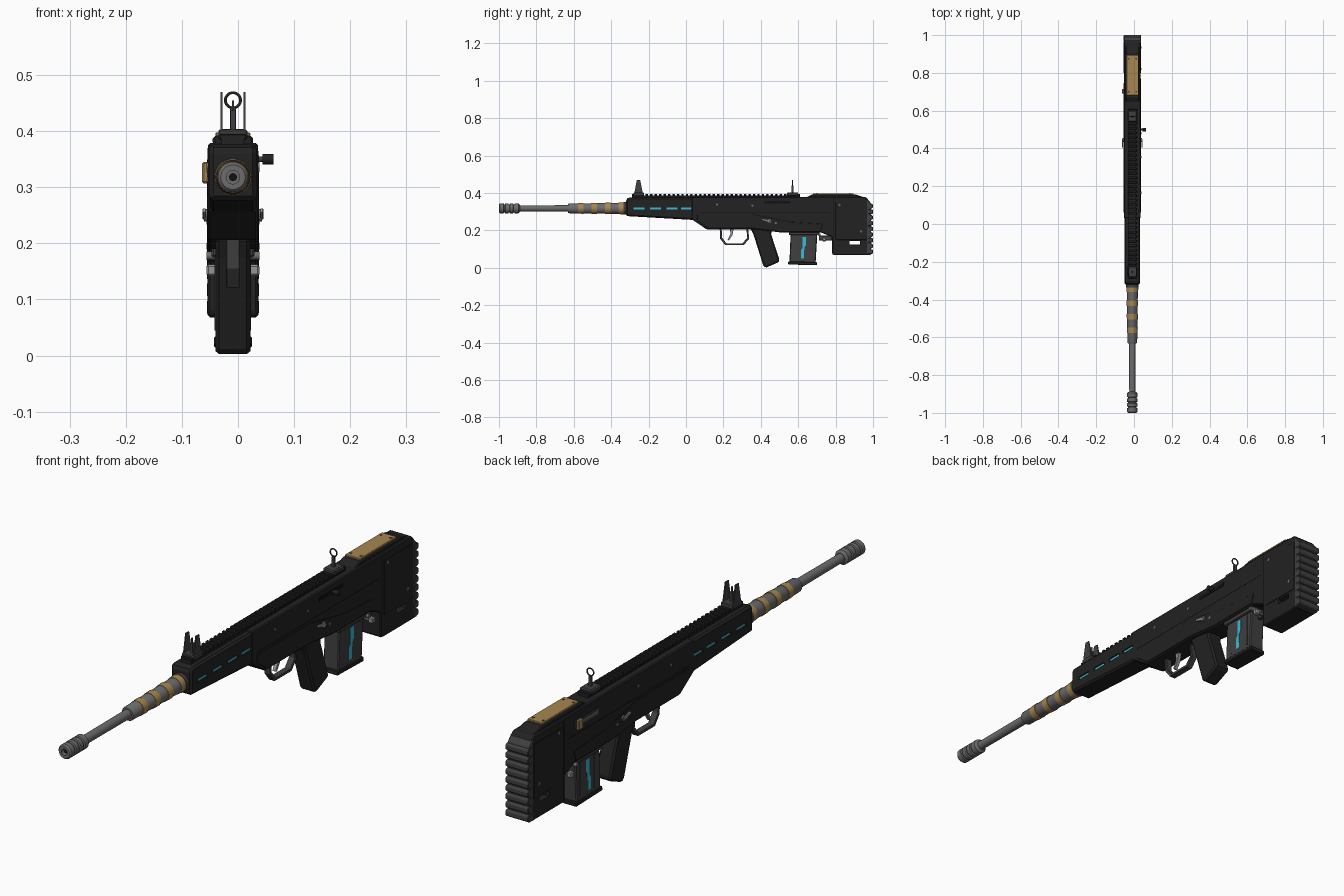
import bpy, bmesh, math
from mathutils import Matrix

if "Cube" in bpy.data.objects:
    bpy.data.objects.remove(bpy.data.objects["Cube"])

CENTRE = -.009   # x of the symmetry plane
BORE = .318      # height of the barrel axis
HALF = .0445     # half width of the body
SKIN = HALF + .002
SIDES = (-1, 1)


def material(name, *colour):
    mat = bpy.data.materials.new(name)
    mat.use_nodes = True
    mat.diffuse_color = (*colour, 1)
    shader = next(node for node in mat.node_tree.nodes if node.type == 'BSDF_PRINCIPLED')
    shader.inputs["Base Color"].default_value = (*colour, 1)
    return mat


BLACK = material("matte black", .016, .016, .016)
SEAM = material("deep black", .006, .006, .006)
DARK = material("dark grey", .05, .05, .05)
STEEL = material("steel grey", .15, .15, .15)
PALE = material("pale steel", .3, .3, .3)
BRASS = material("brass", .38, .24, .08)
CYAN = material("cyan", .04, .5, .68)


def finish(bm, name, mat, bevel=0, smooth=False):
    bmesh.ops.recalc_face_normals(bm, faces=bm.faces)
    mesh = bpy.data.meshes.new(name)
    bm.to_mesh(mesh)
    bm.free()
    mesh.materials.append(mat)
    part = bpy.data.objects.new(name, mesh)
    part.location.x = CENTRE
    bpy.context.collection.objects.link(part)
    if bevel:
        mod = part.modifiers.new("bevel", 'BEVEL')
        mod.width, mod.segments, mod.limit_method = bevel, 1, 'ANGLE'
    if smooth:
        bpy.ops.object.select_all(action='DESELECT')
        part.select_set(True)
        bpy.context.view_layer.objects.active = part
        bpy.ops.object.shade_smooth_by_angle(angle=math.radians(35))
    return part


def prism(name, mat, outline, half, bevel=0, x=0):
    """Side outline of (y, z) points, extruded across x by half each way."""
    bm = bmesh.new()
    face = bm.faces.new([bm.verts.new((x - half, y, z)) for y, z in outline])
    made = bmesh.ops.extrude_face_region(bm, geom=[face])["geom"]
    bmesh.ops.translate(bm, vec=(half * 2, 0, 0),
                        verts=[item for item in made if isinstance(item, bmesh.types.BMVert)])
    return finish(bm, name, mat, bevel)


def box(name, mat, ys, zs, half, bevel=0, x=0):
    (back, front), (low, high) = ys, zs
    outline = [(back, low), (front, low), (front, high), (back, high)]
    return prism(name, mat, outline, half, bevel, x)


def lathe(name, mat, profile, sides=32):
    """Profile of (y, radius) points turned about the bore axis."""
    bm = bmesh.new()
    angles = [math.tau * i / sides for i in range(sides)]
    rings = [[bm.verts.new((r * math.cos(a), y, BORE + r * math.sin(a))) for a in angles] for y, r in profile]
    for a, b in zip(rings, rings[1:]):
        for i in range(sides):
            bm.faces.new((a[i - 1], a[i], b[i], b[i - 1]))
    bm.faces.new(rings[0])
    bm.faces.new(rings[-1])
    return finish(bm, name, mat, smooth=True)


def pin(name, mat, y, z, radius, half, x=0):
    """Cylinder lying across x."""
    bm = bmesh.new()
    place = Matrix.Translation((x, y, z)) @ Matrix.Rotation(math.pi / 2, 4, 'Y')
    bmesh.ops.create_cone(bm, cap_ends=True, segments=16, radius1=radius, radius2=radius,
                          depth=half * 2, matrix=place)
    return finish(bm, name, mat, smooth=True)


def cut(part, cutters):
    bpy.context.view_layer.objects.active = part
    for cutter in cutters:
        cutter.hide_render = True
        mod = part.modifiers.new("cut", 'BOOLEAN')
        mod.operation, mod.object, mod.solver = 'DIFFERENCE', cutter, 'EXACT'
    for mod in list(part.modifiers):
        bpy.ops.object.modifier_apply(modifier=mod.name)
    for cutter in cutters:
        bpy.data.objects.remove(cutter)


# Barrel with brass bands
lathe("barrel", STEEL, [(-.92, .016), (-.63, .017)])
lathe("barrel_sleeve", STEEL, [(-.632, .023), (-.626, .026), (-.3, .03)])
lathe("barrel_collar", DARK, [(-.335, .034), (-.3, .034)])
for i in range(4):
    middle, radius = -.563 + i * .072, .028 + i * .001
    lathe("barrel_band", BRASS, [(middle - .014, radius), (middle + .014, radius + .001)])

# Hollow muzzle brake with three grooves
wide, narrow, hole = .027, .022, .012
brake = [(-.985, hole), (-1, hole), (-1, narrow), (-.994, wide)]
for i in range(3):
    y = -.975 + i * .025
    brake += [(y, wide), (y + .002, narrow), (y + .007, narrow), (y + .009, wide)]
lathe("muzzle_brake", STEEL, brake + [(-.895, wide), (-.888, .018)])
lathe("bore", SEAM, [(-.99, .007), (-.98, .007)])

# Handguard with recessed glowing slots
guard_half, slot_height = .042, (BORE - .006, BORE + .006)
guard = prism("handguard", BLACK,
              [(-.32, .277), (.06, .255), (.06, .376), (-.31, .376), (-.32, .366)], guard_half, .013)
slots = [(start, start + .058) for start in (-.28, -.192, -.104, -.026)]
cut(guard, [box("slot_cutter", SEAM, slot, slot_height, .008, x=side * guard_half)
            for side in SIDES for slot in slots])
for side in SIDES:
    for slot in slots:
        box("slot_light", CYAN, slot, slot_height, .0015, x=side * .035)

# Receiver and stock in one outline, with a sling slot through the stock
body = prism("receiver_and_stock", BLACK,
             [(.03, .26), (.11, .206), (.37, .206), (.5, .19), (.72, .19), (.78, .165), (.78, .076),
              (.79, .068), (.975, .068), (.975, .365), (.96, .379), (.03, .379)], HALF, .004)
cut(body, [box("sling_cutter", SEAM, (.873, .93), (.125, .144), .1)])

# Raised panels, seams and screws show on both sides
prism("lower_side_panel", BLACK,
      [(.12, .211), (.37, .211), (.5, .196), (.72, .196), (.73, .235), (.56, .245), (.36, .285),
       (.06, .285), (.06, .254)], SKIN, .001)
box("rear_side_panel", BLACK, (.8, .965), (.15, .35), SKIN, .001)
for side in SIDES:
    edge = side * HALF
    box("stock_seam", SEAM, (.785, .789), (.08, .37), .0005, x=edge)
    box("receiver_seam", SEAM, (.06, .77), (.292, .295), .0005, x=edge)
for y, z in ((.165, .338), (.355, .333), (.48, .24), (.82, .337), (.935, .195)):
    pin("screw", STEEL, y, z, .006, SKIN + .001)

# Selector levers
pin("selector_hub", STEEL, .445, .25, .011, SKIN + .005)
for side in SIDES:
    prism("selector_lever", PALE, [(.405, .255), (.447, .242), (.45, .255), (.41, .262)],
          .003, .001, side * .051)

# Cheek rest and screwed brass plate
prism("cheek_rest", BLACK, [(.64, .376), (.67, .391), (.91, .391), (.955, .376)], .036, .004)
box("top_plate", BRASS, (.68, .895), (.39, .398), .031, .002)
for side in SIDES:
    for y in (.7, .875):
        box("plate_screw", DARK, (y - .004, y + .004), (.397, .399), .004, x=side * .02)

# Ribbed butt pad
prism("butt_pad", DARK, [(.966, .07), (.99, .07), (.99, .345), (.966, .372)], SKIN - .001, .003)
for i in range(9):
    low = .074 + i * .0305
    high = low + .025
    prism("butt_rib", DARK, [(.972, low), (.994, low), (1, low + .005), (1, high - .005),
                             (.994, high), (.972, high)], SKIN, .002)

# Top rail with repeated teeth
box("rail_base", BLACK, (-.29, .61), (.374, .387), .02)
teeth = box("rail_teeth", BLACK, (-.288, -.275), (.384, .395), .024, .002)
repeat = teeth.modifiers.new("repeat", 'ARRAY')
repeat.count, repeat.use_relative_offset, repeat.use_constant_offset = 38, False, True
repeat.constant_offset_displace = (0, .0239, 0)

# Front sight: base, two tapered ears and a post
box("front_sight_base", DARK, (-.28, -.225), (.385, .403), .026, .003)
for side in SIDES:
    prism("front_sight_ear", DARK, [(-.277, .395), (-.23, .395), (-.245, .47), (-.263, .47)],
          .002, x=side * .0205)
box("front_sight_post", DARK, (-.26, -.248), (.4, .437), .0045)
box("front_sight_tip", DARK, (-.257, -.251), (.435, .455), .002)

# Rear sight: base, stem and ring
box("rear_sight_base", DARK, (.54, .6), (.385, .404), .024, .004)
box("rear_sight_stem", DARK, (.565, .574), (.4, .441), .005)
bpy.ops.mesh.primitive_torus_add(major_radius=.0135, minor_radius=.0025, major_segments=28, minor_segments=8,
                                 location=(CENTRE, .57, .455), rotation=(math.pi / 2, 0, 0))
ring = bpy.context.object
ring.name = "rear_sight_ring"
ring.data.materials.append(DARK)
bpy.ops.object.shade_smooth_by_angle()

# Charging handle in its slot on the right, round knob and port on the left
box("charging_slot", DARK, (.585, .725), (.318, .342), .002, x=-HALF)
box("charging_track", STEEL, (.592, .69), (.326, .334), .0025, x=-HALF)
box("charging_handle", BRASS, (.69, .715), (.307, .345), .006, .003, x=-.049)
pin("knob_stem", DARK, .5, .35, .005, .008, x=.048)
pin("knob", BLACK, .5, .35, .0095, .0095, x=.0625)
box("side_port", SEAM, (.42, .56), (.343, .357), .002, x=HALF)

# Trigger guard as a thin loop, and the trigger
outer = [(.18, .21), (.183, .155), (.21, .121), (.308, .121), (.338, .155), (.332, .21)]
inner = [(.26 + (y - .26) * .87, .21 + (z - .21) * .89) for y, z in reversed(outer)]
prism("trigger_guard", DARK, outer + inner, .012, .001)
prism("trigger", PALE, [(.235, .21), (.238, .18), (.222, .15), (.23, .147), (.248, .175), (.255, .21)],
      .007, .001)

# Pistol grip
prism("pistol_grip", BLACK, [(.345, .21), (.362, .175), (.413, .012), (.425, 0), (.495, .03),
                             (.5, .042), (.455, .18), (.46, .21)], .031, .011)

# Magazine with base plate, ribs and glowing window
prism("magazine", DARK, [(.56, .2), (.553, .03), (.693, .026), (.703, .2)], .031, .004)
prism("magazine_base", BLACK, [(.545, .018), (.7, .014), (.7, .031), (.547, .035)], .034, .003)
box("magazine_well", DARK, (.55, .715), (.175, .2), .038, .003)
prism("magazine_window", CYAN, [(.614, .05), (.63, .05), (.633, .11), (.641, .12), (.641, .166),
                                (.622, .166), (.622, .105), (.614, .095)], .0325)
for y in (.585, .67):
    box("magazine_rib", DARK, (y, y + .008), (.045, .17), .0325)

# Magazine release behind the well
pin("release_bar", STEEL, .712, .178, .0075, .047)
box("release_link", DARK, (.71, .78), (.146, .172), .008, .002)
box("release_axle", STEEL, (.735, .743), (.148, .156), .03)
for side in SIDES:
    box("release_button", PALE, (.73, .748), (.142, .162), .0095, .003, x=side * .0375)
